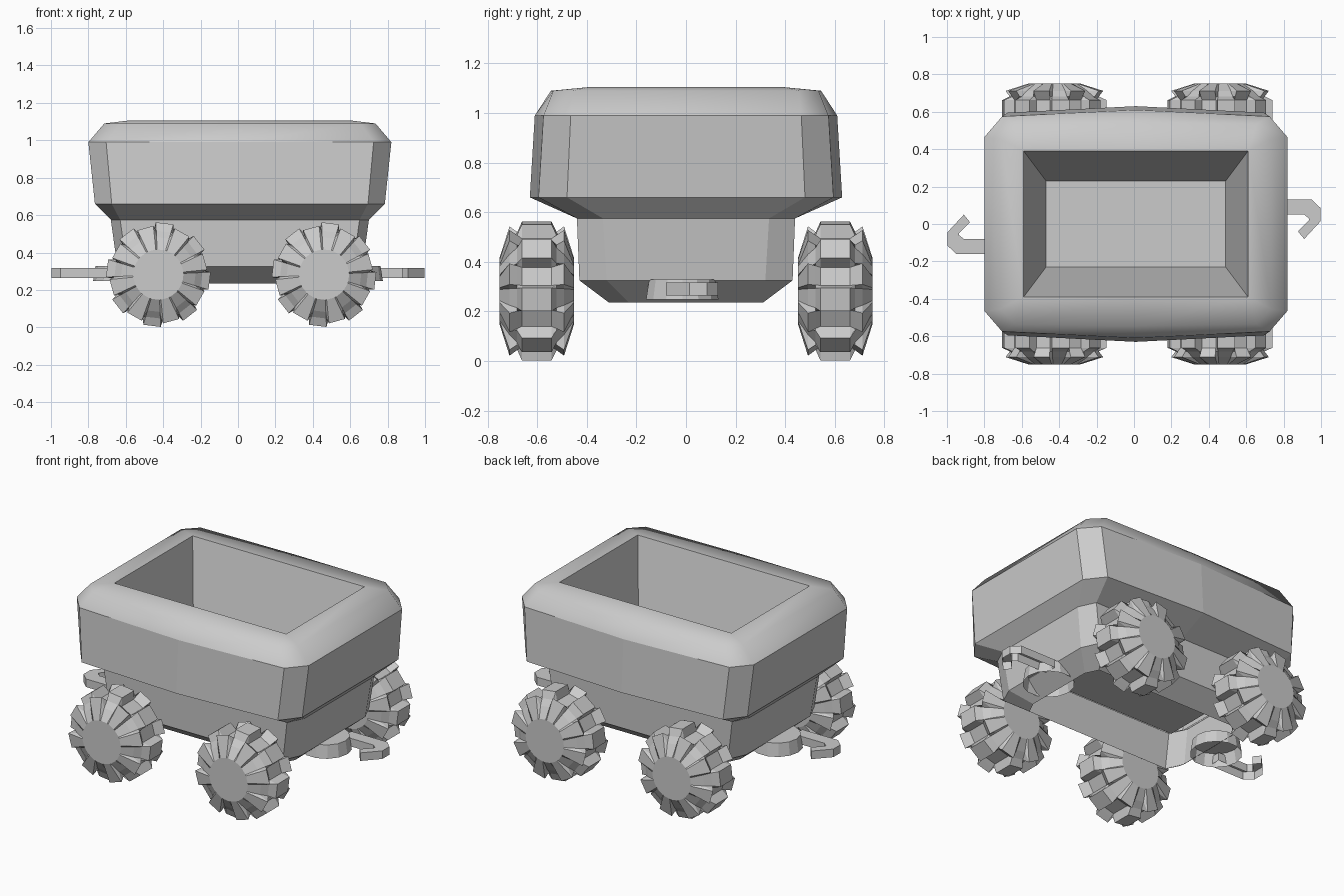
import bpy
import bmesh
import math

cube = bpy.data.objects.get("Cube")
if cube:
    bpy.data.objects.remove(cube, do_unlink=True)

grey = bpy.data.materials.new("plain grey")
grey.use_nodes = True
COLOUR = (0.6, 0.6, 0.6, 1)
grey.diffuse_color = COLOUR
grey.node_tree.nodes["Principled BSDF"].inputs["Base Color"].default_value = COLOUR

CX = 0.01       # centre of the cart body
HITCH_Y = -0.015


def finish(name, bm):
    bmesh.ops.remove_doubles(bm, verts=bm.verts, dist=0.0005)
    bmesh.ops.recalc_face_normals(bm, faces=bm.faces)
    mesh = bpy.data.meshes.new(name)
    bm.to_mesh(mesh)
    bm.free()
    mesh.materials.append(grey)
    obj = bpy.data.objects.new(name, mesh)
    bpy.context.collection.objects.link(obj)
    return obj


def bridge(bm, a, b):
    n = len(a)
    return [bm.faces.new((a[i], a[(i + 1) % n], b[(i + 1) % n], b[i])) for i in range(n)]


def body_ring(bm, z, hx, hy, mid, cx, cy):
    """Rectangle with cut corners and a middle point on each long side."""
    half = [(hx, -hy + cy), (hx, hy - cy), (hx - cx, hy), (0, mid), (cx - hx, hy)]
    points = half + [(-x, -y) for x, y in half]
    return [bm.verts.new((CX + x, y, z)) for x, y in points]


# Cart body, open below: lower hull, flared box, rounded rim, bin
RINGS = [
    (0.235, 0.55, 0.31, 0.31, 0.04, 0.08),
    (0.325, 0.655, 0.43, 0.43, 0.05, 0.11),
    (0.575, 0.69, 0.44, 0.44, 0.05, 0.105),
    (0.66, 0.775, 0.595, 0.63, 0.09, 0.115),
    (0.99, 0.81, 0.575, 0.61, 0.095, 0.11),
    (1.09, 0.725, 0.535, 0.545, 0.08, 0.08),
    (1.105, 0.60, 0.39, 0.39, 0, 0),
    (0.42, 0.48, 0.23, 0.23, 0, 0),
]
bm = bmesh.new()
rings = [body_ring(bm, *r) for r in RINGS]
rim_start = 4
for i in range(len(rings) - 1):
    for face in bridge(bm, rings[i], rings[i + 1]):
        face.smooth = i in (rim_start, rim_start + 1)
bm.faces.new(rings[-1])
for ring in (rings[rim_start], rings[rim_start + 2]):
    for i, v in enumerate(ring):
        edge = bm.edges.get((v, ring[(i + 1) % len(ring)]))
        edge.smooth = False
finish("cart_body", bm)


# Wheels: side petals alternate with raised tread blocks around a flat hub
# (offset from wheel centre, petal radius, block radius)
TREAD = [(0.15, 0.135, 0.135), (0.11, 0.262, 0.20), (0.08, 0.24, 0.235), (0.06, 0.225, 0.28)]
SECTORS = 16
PHASE = math.radians(15.5)


def wheel(name, x, y):
    bm = bmesh.new()
    step = math.tau / SECTORS
    loops = []
    for offset, petal, block in TREAD + [(-o, p, b) for o, p, b in reversed(TREAD)]:
        loop = []
        for k in range(SECTORS):
            radius = block if k % 2 else petal
            for part in (-0.43, 0.43):
                a = PHASE + (k + part) * step
                loop.append(bm.verts.new((x + radius * math.cos(a), y + offset,
                                          0.282 + radius * math.sin(a))))
        loops.append(loop)
    for a, b in zip(loops, loops[1:]):
        bridge(bm, a, b)
    bm.faces.new(loops[0])
    bm.faces.new(loops[-1])
    finish(name, bm)


for side, sx in (("left", 1), ("right", -1)):
    for end, sy in (("front", -1), ("back", 1)):
        wheel(f"{end}_{side}_wheel", 0.017 + sx * 0.443, sy * 0.602)


# Hitches: a tapered round plate and a flat hook, open below, turned half round for each end
def cover(name, lower, upper, z0, z1, turn):
    bm = bmesh.new()
    low, high = ([bm.verts.new((turn * x, HITCH_Y + turn * (y - HITCH_Y), z)) for x, y in pts]
                 for pts, z in ((lower, z0), (upper, z1)))
    bridge(bm, low, high)
    bm.faces.new(high)
    finish(name, bm)


def circle(radius, count=14):
    return [(0.625 + radius * math.cos(math.tau * i / count),
             HITCH_Y + radius * math.sin(math.tau * i / count)) for i in range(count)]


HOOK = [(0.70, 0.13), (0.95, 0.13), (0.998, 0.085), (0.998, 0.015), (0.91, -0.08),
        (0.877, -0.04), (0.935, 0.02), (0.935, 0.03), (0.91, 0.05), (0.70, 0.05)]

for side, turn in (("left", 1), ("right", -1)):
    cover(f"{side}_hitch_plate", circle(0.15), circle(0.137), 0.247, 0.328, turn)
    cover(f"{side}_hook", HOOK, HOOK, 0.265, 0.316, turn)
